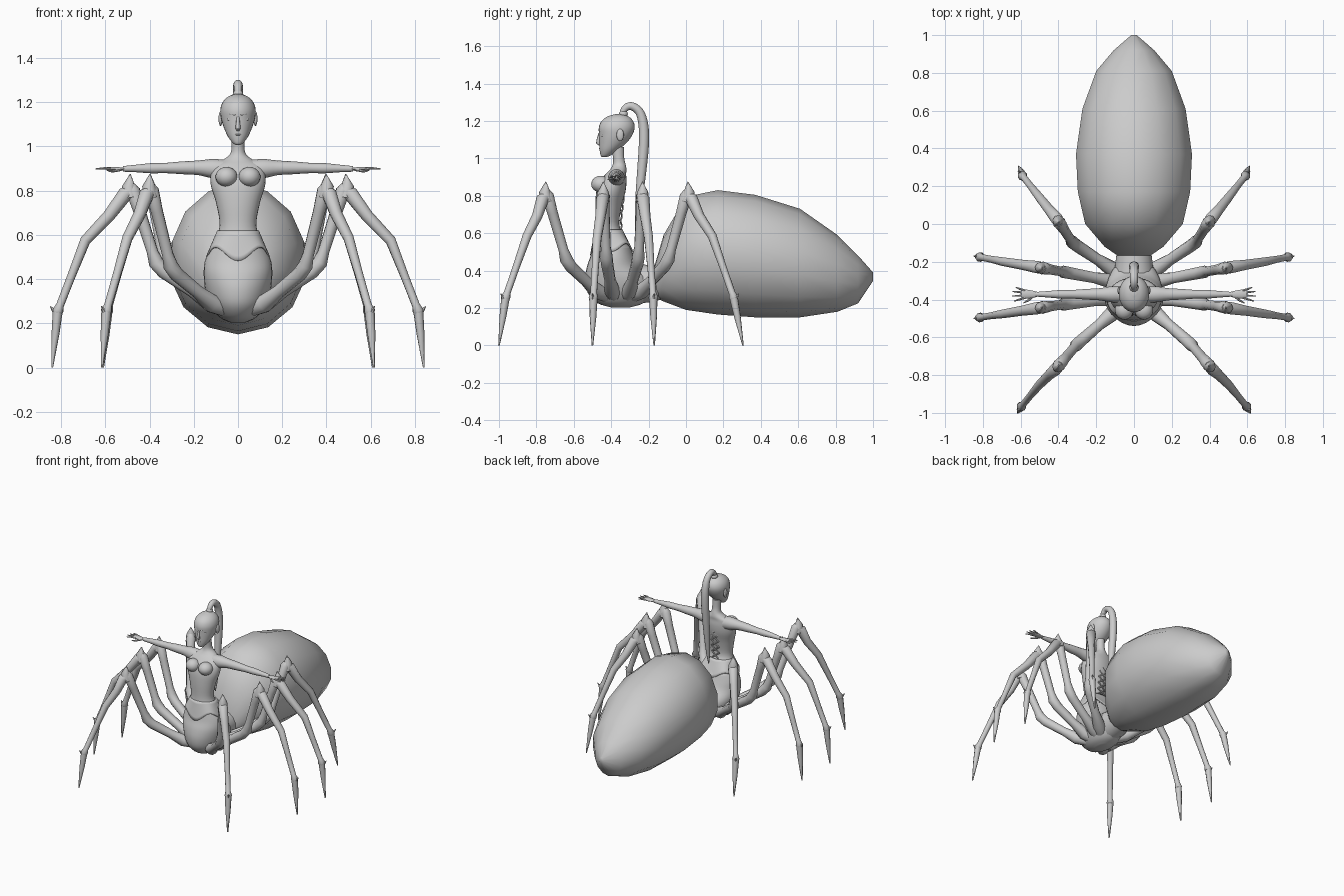
import bpy, bmesh, math
from mathutils import Vector as V

if "Cube" in bpy.data.objects:
    bpy.data.objects.remove(bpy.data.objects["Cube"])

X, Y, Z = V((1, 0, 0)), V((0, 1, 0)), V((0, 0, 1))


def finish(name, bm, angle=50):
    bmesh.ops.recalc_face_normals(bm, faces=bm.faces)
    me = bpy.data.meshes.new(name)
    bm.to_mesh(me)
    bm.free()
    ob = bpy.data.objects.new(name, me)
    bpy.context.collection.objects.link(ob)
    bpy.ops.object.select_all(action='DESELECT')
    ob.select_set(True)
    bpy.context.view_layer.objects.active = ob
    bpy.ops.object.shade_smooth_by_angle(angle=math.radians(angle))
    return ob


def loft(name, rings, caps=True, angle=50):
    """Skin a list of equal-length point rings."""
    bm = bmesh.new()
    vs = [[bm.verts.new(p) for p in r] for r in rings]
    n = len(vs[0])
    for a, b in zip(vs, vs[1:]):
        for i in range(n):
            bm.faces.new((a[i], a[(i + 1) % n], b[(i + 1) % n], b[i]))
    if caps:
        bm.faces.new(vs[0])
        bm.faces.new(vs[-1])
    return finish(name, bm, angle)


def ring(c, u, v, n):
    return [c + u * math.sin(2 * math.pi * i / n) + v * math.cos(2 * math.pi * i / n) for i in range(n)]


def spline(rows, sub):
    """Catmull-Rom through rows of numbers."""
    out = []
    for i in range(len(rows) - 1):
        p = [V(rows[max(0, min(len(rows) - 1, i + k))]) if len(rows[0]) < 4 else
             rows[max(0, min(len(rows) - 1, i + k))] for k in (-1, 0, 1, 2)]
        for s in range(sub):
            t = s / sub
            out.append([0.5 * (2 * b + (c - a) * t + (2 * a - 5 * b + 4 * c - d) * t * t
                               + (3 * b - a - 3 * c + d) * t ** 3) for a, b, c, d in zip(*p)])
    out.append(list(rows[-1]))
    return out


def stack(name, rows, n=28, sub=4):
    """Vertical body from (z, centre y, half width, half depth)."""
    return loft(name, [ring(V((0, cy, z)), X * rx, Y * ry, n) for z, cy, rx, ry in spline(rows, sub)])


def tube(name, rows, n=10, sub=1, ref=None, flat=1.0, angle=50):
    """Tapered tube along (x, y, z, radius)."""
    rows = spline(rows, sub) if sub > 1 else rows
    ps = [V(r[:3]) for r in rows]
    rings = []
    for i, p in enumerate(ps):
        t = (ps[min(i + 1, len(ps) - 1)] - ps[max(i - 1, 0)]).normalized()
        side = (ref or X)
        side = (side - t * side.dot(t)).normalized()
        rings.append(ring(p, side * rows[i][3], t.cross(side) * rows[i][3] * flat, n))
    return loft(name, rings, angle=angle)


def ball(name, c, size, n=16, rx=0):
    bm = bmesh.new()
    bmesh.ops.create_uvsphere(bm, u_segments=n, v_segments=n // 2 + 2, radius=1)
    for v in bm.verts:
        v.co = V(c) + V(a * b for a, b in zip(v.co, size))
    return finish(name, bm, 80)


# Large spider abdomen: (y, top, bottom, half width)
abdomen = [(-.17, .42, .26, .085), (-.12, .59, .235, .16), (0, .795, .19, .265), (.17, .83, .165, .305),
           (.37, .805, .15, .315), (.61, .73, .15, .28), (.81, .59, .18, .205), (.92, .48, .225, .11),
           (1.0, .39, .345, .015)]
loft("abdomen", [ring(V((0, y, (t + b) / 2)), X * w, Z * (t - b) / 2, 14) for y, t, b, w in abdomen], angle=80)

# Spider thorax, narrowing up into the hips
stack("thorax", [(.203, -.35, .03, .05), (.225, -.35, .08, .12), (.28, -.35, .125, .175), (.35, -.36, .148, .18),
                 (.42, -.39, .155, .14), (.48, -.395, .15, .115), (.54, -.40, .125, .10), (.58, -.41, .10, .08)])
tube("abdomen_joint", [(0, -.30, .33, .11), (0, -.2, .33, .10), (0, -.12, .34, .09)], n=14)

# Human torso and neck
torso = [(.52, -.395, .132, .106), (.57, -.405, .112, .088), (.64, -.42, .083, .064), (.74, -.415, .098, .07),
         (.82, -.402, .122, .078), (.875, -.39, .124, .072), (.915, -.375, .112, .055), (.94, -.362, .066, .044),
         (.965, -.357, .036, .035), (1.0, -.36, .029, .03), (1.06, -.365, .03, .034)]
stack("torso", torso)
for s, side in ((1, "left"), (-1, "right")):
    ball(side + "_breast", (s * .052, -.455, .862), (.05, .052, .045))

# Bodice skirt with a scalloped hem
hem = []
for k in range(7):
    f = k / 6
    r = []
    for i in range(64):
        a = 2 * math.pi * i / 64
        low = .525 - .022 * math.cos(4 * a) - .02 * max(0, math.cos(a)) ** 6
        r.append(V(((.094 + .05 * f) * math.sin(a), -.413 + .015 * f - (.074 + .041 * f) * math.cos(a),
                    .62 + (low - .62) * f)))
    hem.append(r)
skirt = loft("bodice_skirt", hem, caps=False)
mod = skirt.modifiers.new("thickness", 'SOLIDIFY')
mod.thickness = .008

# Crossed laces down the back
for k in range(5):
    z = .62 + k * .045
    for s in (1, -1):
        def back(zz):
            return -.352 + .12 * abs(zz - .66)
        tube("back_lace", [(s * .03, back(z), z, .005), (0, back(z + .02) + .006, z + .0225, .005),
                           (-s * .03, back(z + .045), z + .045, .005)], n=6, ref=Y)

# Head with face details
stack("head", [(1.006, -.437, .008, .01), (1.015, -.43, .024, .026), (1.045, -.412, .046, .05),
               (1.085, -.39, .064, .074), (1.125, -.376, .076, .089), (1.165, -.37, .08, .096),
               (1.20, -.367, .069, .084), (1.225, -.363, .044, .054), (1.237, -.36, .012, .015)])
tube("nose", [(0, -.462, 1.135, .006), (0, -.468, 1.105, .009), (0, -.47, 1.083, .012), (0, -.458, 1.074, .008)], n=8)
ball("upper_lip", (0, -.455, 1.053), (.018, .01, .005), 12)
ball("lower_lip", (0, -.452, 1.044), (.015, .01, .005), 12)
for s, side in ((1, "left"), (-1, "right")):
    ball(side + "_eye", (s * .033, -.443, 1.122), (.017, .01, .008), 12)
    tube(side + "_brow", [(s * .012, -.462, 1.14, .005), (s * .035, -.452, 1.147, .005),
                          (s * .058, -.425, 1.14, .003)], n=6, ref=Z)
    ball(side + "_ear", (s * .079, -.352, 1.125), (.009, .02, .033), 12)

# High ponytail
ball("hair_tie", (0, -.335, 1.237), (.024, .024, .02), 14)
tube("ponytail", [(0, -.345, 1.22, .014), (0, -.33, 1.262, .018), (0, -.295, 1.28, .021), (0, -.25, 1.25, .023),
                  (0, -.228, 1.18, .026), (0, -.225, 1.08, .027), (0, -.235, .95, .025), (0, -.25, .80, .02),
                  (0, -.262, .68, .012), (0, -.268, .61, .003)], n=12, sub=4)

# Arms held straight out, with hands and fingers
for s, side in ((1, "left"), (-1, "right")):
    tube(side + "_arm", [(s * .07, -.372, .895, .045), (s * .12, -.372, .90, .043), (s * .18, -.372, .903, .033),
                         (s * .25, -.372, .903, .029), (s * .33, -.372, .902, .023), (s * .39, -.372, .901, .023),
                         (s * .46, -.372, .90, .017), (s * .52, -.372, .898, .0125)], n=14, sub=3, ref=Y)
    tube(side + "_palm", [(s * .51, -.372, .898, .012), (s * .54, -.372, .898, .02), (s * .575, -.371, .898, .024),
                          (s * .595, -.371, .898, .02)], n=12, sub=2, ref=Y, flat=.4)
    for k, (length, spread) in enumerate(((.635, -.408), (.645, -.382), (.642, -.357), (.625, -.335))):
        y0 = -.39 + k * .0125
        tube(side + "_finger", [(s * .575, y0, .899, .006), (s * .605, (y0 + spread) / 2, .901, .0055),
                                (s * length, spread, .898, .003)], n=7, ref=Y)
    tube(side + "_thumb", [(s * .53, -.38, .895, .007), (s * .56, -.405, .889, .0065),
                           (s * .585, -.418, .886, .003)], n=7, ref=Z)

# Eight legs: root y, elbow, knee, shin, ankle, tip
legs = {
    "front": (-.45, (.30, -.635, .44), (.39, -.74, .80), (.50, -.85, .585), (.595, -.965, .255), (.615, -1.0, 0)),
    "second": (-.39, (.365, -.425, .455), (.475, -.44, .80), (.69, -.475, .575), (.815, -.495, .255), (.84, -.5, 0)),
    "third": (-.31, (.365, -.255, .455), (.475, -.235, .80), (.69, -.2, .575), (.815, -.175, .255), (.84, -.17, 0)),
    "rear": (-.26, (.325, -.10, .44), (.39, .0, .80), (.50, .14, .585), (.59, .255, .255), (.61, .305, 0)),
}
for name, (y0, *pts) in legs.items():
    for s, side in ((1, "left"), (-1, "right")):
        tag = f"{name}_{side}_leg"
        elbow, knee, shin, ankle, tip = [V((s * p[0], p[1], p[2])) for p in pts]
        out = tip - elbow
        out.z = 0
        out.normalize()
        ref = out.cross(Z)
        root = V((s * .12, y0 + (elbow.y - y0) * .15, .29))
        base = V((s * .04, -.35 + (y0 + .35) * .6, .265))
        # Hip segment, thigh up to the knee
        tube(tag + "_thigh", [(*base, .04), (*root, .042), (*root.lerp(elbow, .35), .03), (*elbow.lerp(root, .12), .033),
                              (*elbow.lerp(knee, .06), .034), (*elbow.lerp(knee, .2), .026),
                              (*elbow.lerp(knee, .75), .028), (*knee, .033), (*(knee + Z * .025 + out * .01), .02)],
             ref=ref)
        # Pointed knee spur
        tube(tag + "_knee_spur", [(*(knee - Z * .03 + out * .01), .035), (*(knee + Z * .02 + out * .02), .03),
                                  (*(knee + Z * .075 + out * .012), .002)], n=8, ref=ref)
        # Shin in two tapered stretches
        tube(tag + "_shin", [(*(knee + out * .005), .026), (*(knee + out * .035 - Z * .015), .034),
                             (*knee.lerp(shin, .5), .028), (*shin, .024), (*shin.lerp(ankle, .5), .019),
                             (*ankle.lerp(shin, .08), .018), (*ankle, .026), (*(ankle - Z * .012), .02)], ref=ref)
        # Ankle spur and claw
        tube(tag + "_ankle_spur", [(*(ankle - Z * .02), .018), (*(ankle + out * .034 + Z * .022), .002)], n=6, ref=ref)
        tube(tag + "_claw", [(*ankle, .023), (*ankle.lerp(tip, .4), .018), (*tip, .004)], n=8, ref=ref)
